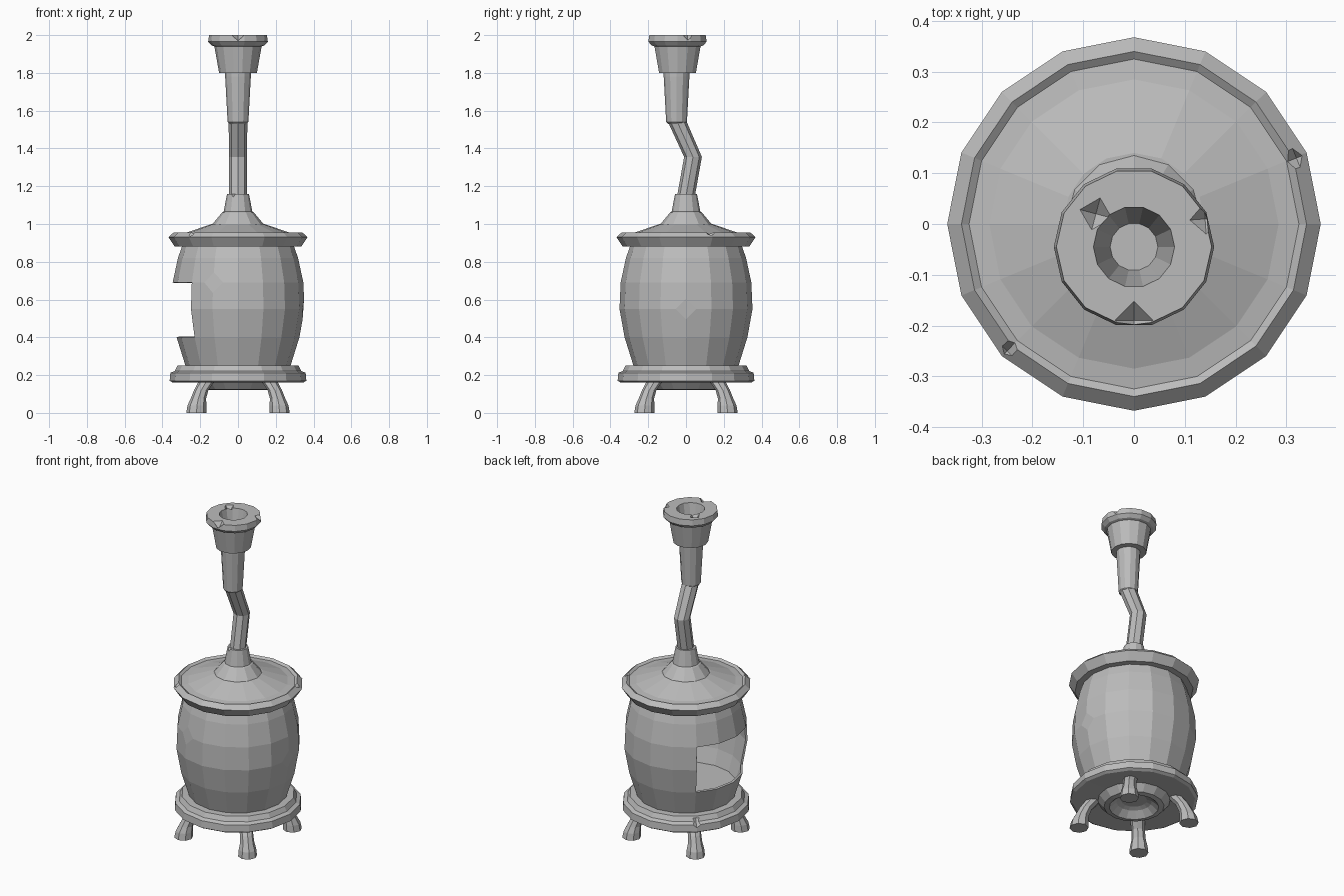
import bpy, bmesh, math
from mathutils import Vector

cube = bpy.data.objects.get("Cube")
if cube:
    bpy.data.objects.remove(cube, do_unlink=True)

iron = bpy.data.materials.new("grey_iron")
iron.use_nodes = True
GREY = (0.5, 0.5, 0.5, 1)
iron.diffuse_color = GREY
iron.node_tree.nodes["Principled BSDF"].inputs["Base Color"].default_value = GREY


def finish(bm, name):
    mesh = bpy.data.meshes.new(name)
    bm.to_mesh(mesh)
    bm.free()
    mesh.materials.append(iron)
    obj = bpy.data.objects.new(name, mesh)
    bpy.context.collection.objects.link(obj)
    return obj


def stack(rings, sides, caps=True):
    """Join horizontal rings given as (radius, z, centre x, centre y)."""
    bm = bmesh.new()
    loops = []
    for r, z, cx, cy in rings:
        angles = [math.tau * i / sides for i in range(sides)]
        loops.append([bm.verts.new((cx + r * math.cos(a), cy + r * math.sin(a), z)) for a in angles])
    for low, high in zip(loops, loops[1:]):
        for i in range(sides):
            j = (i + 1) % sides
            bm.faces.new((low[i], low[j], high[j], high[i]))
    if caps:
        bm.faces.new(loops[0])
        bm.faces.new(loops[-1])
    bmesh.ops.recalc_face_normals(bm, faces=bm.faces)
    return bm


def turned(name, profile, sides, cx=0, cy=0):
    return finish(stack([(r, z, cx, cy) for r, z in profile], sides), name)


def apply_modifier(obj, mod):
    bpy.context.view_layer.objects.active = obj
    bpy.ops.object.modifier_apply(modifier=mod.name)


def chip(obj, spot, size):
    """Knock a small angular chip out of an edge."""
    bm = bmesh.new()
    bmesh.ops.create_cone(bm, cap_ends=True, segments=4, radius1=0, radius2=size, depth=size)
    cutter = finish(bm, "chip_cutter")
    cutter.location = spot
    cutter.rotation_euler.z = math.atan2(spot[1], spot[0])
    cutter.hide_render = True
    mod = obj.modifiers.new("chip", 'BOOLEAN')
    mod.operation = 'DIFFERENCE'
    mod.solver = 'EXACT'
    mod.object = cutter
    bpy.context.view_layer.update()
    apply_modifier(obj, mod)
    bpy.data.objects.remove(cutter, do_unlink=True)


# Barrel body: hollow, with an open firebox door on the right side
BELLY = [(0.275, 0.24), (0.325, 0.40), (0.352, 0.55), (0.346, 0.69), (0.318, 0.82), (0.29, 0.90)]
bm = stack([(r, z, 0, 0) for r, z in BELLY], 16, caps=False)
door = []
for f in bm.faces:
    c = f.calc_center_median()
    if 0.4 < c.z < 0.69 and c.x < -abs(c.y):
        door.append(f)
bmesh.ops.delete(bm, geom=door, context='FACES')
for spot in (Vector((0.352, 0, 0.55)), Vector((-0.132, -0.32, 0.69))):
    vert = min(bm.verts, key=lambda v: (v.co - spot).length)
    bmesh.ops.bevel(bm, geom=[vert], offset=0.055, segments=1, affect='VERTICES')
body = finish(bm, "barrel_body")
wall = body.modifiers.new("wall", 'SOLIDIFY')
wall.thickness = 0.012
wall.offset = -1
apply_modifier(body, wall)
turned("firebox_floor", [(0.27, 0.25), (0.285, 0.31)], 16)

# Base plate with a stepped edge and an ash bowl beneath
base = turned("base_plate", [(0.2, 0.165), (0.345, 0.16), (0.362, 0.17), (0.358, 0.212),
                             (0.335, 0.222), (0.32, 0.25), (0.26, 0.252)], 16)
chip(base, (-0.25, 0.25, 0.215), 0.05)
turned("ash_bowl", [(0.06, 0.17), (0.10, 0.155), (0.14, 0.12), (0.17, 0.125), (0.21, 0.17)], 16)

# Lid with bevelled rim and low dome
lid = turned("lid", [(0.27, 0.88), (0.335, 0.88), (0.368, 0.93), (0.34, 0.956),
                     (0.325, 0.945), (0.285, 0.95), (0.14, 1.0)], 16)
chip(lid, (-0.25, -0.25, 0.955), 0.055)
chip(lid, (0.32, 0.13, 0.955), 0.055)

# Flue collar
collar = turned("flue_collar", [(0.16, 0.98), (0.135, 1.0), (0.085, 1.06), (0.076, 1.065),
                                (0.058, 1.16), (0.045, 1.16)], 12)
chip(collar, (-0.025, -0.055, 1.16), 0.035)

# Crooked stove pipe
finish(stack([(0.047, 1.12, 0, -0.005), (0.047, 1.355, 0, 0.037), (0.05, 1.55, 0, -0.05)], 8), "crooked_pipe")
turned("upper_pipe", [(0.045, 1.53), (0.055, 1.54), (0.068, 1.78), (0.068, 1.82)], 12, cy=-0.05)

# Hollow chimney cap
cap = turned("chimney_cap", [(0.06, 1.80), (0.10, 1.80), (0.125, 1.94), (0.14, 1.945), (0.158, 1.965),
                             (0.153, 2.0), (0.08, 2.0), (0.047, 1.83)], 14, cy=-0.045)
chip(cap, (0, -0.19, 1.99), 0.055)
chip(cap, (-0.075, 0.02, 1.99), 0.045)
chip(cap, (0.14, 0.01, 1.99), 0.04)

# Four bowed legs
LEG = [(0.054, 0, 0.22), (0.05, 0.04, 0.217), (0.041, 0.075, 0.21), (0.038, 0.12, 0.195), (0.042, 0.17, 0.165)]
for side, sx in (("left", 1), ("right", -1)):
    for end, sy in (("front", -1), ("back", 1)):
        finish(stack([(r, z, sx * d, sy * d) for r, z, d in LEG], 8), f"{end}_{side}_leg")
